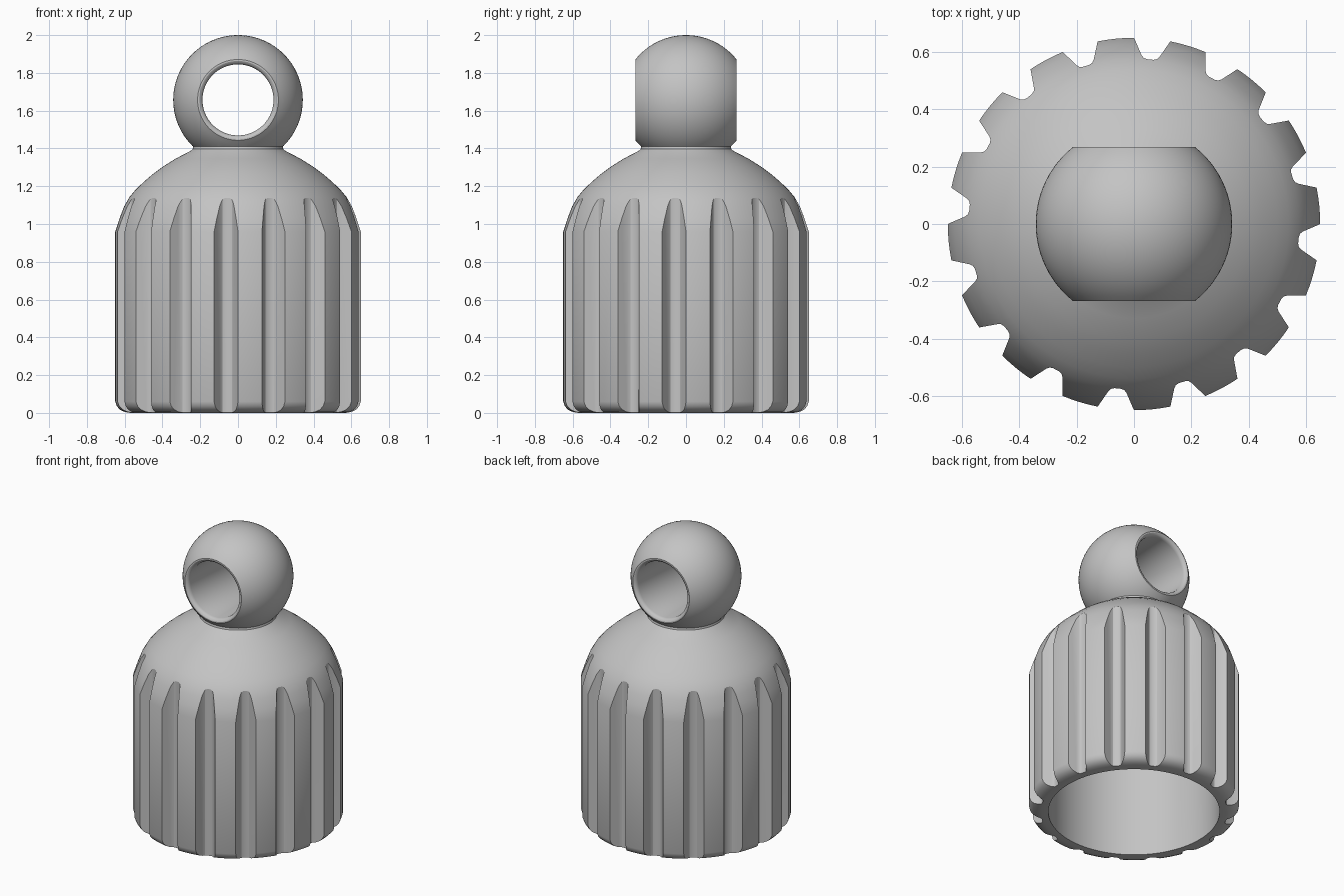
import bpy, bmesh, math
from mathutils import Matrix, Vector

if "Cube" in bpy.data.objects:
    bpy.data.objects.remove(bpy.data.objects["Cube"])

grey = bpy.data.materials.new("mid_grey")
grey.diffuse_color = (0.55, 0.55, 0.55, 1)
grey.use_nodes = True
grey.node_tree.nodes["Principled BSDF"].inputs["Base Color"].default_value = grey.diffuse_color


def make_object(name, bm):
    bmesh.ops.recalc_face_normals(bm, faces=bm.faces)
    mesh = bpy.data.meshes.new(name)
    bm.to_mesh(mesh)
    bm.free()
    obj = bpy.data.objects.new(name, mesh)
    bpy.context.collection.objects.link(obj)
    mesh.materials.append(grey)
    return obj


def lathe(name, profile, steps, closed=False):
    """Spin (radius, height) points around z."""
    bm = bmesh.new()
    verts = [bm.verts.new((r, 0, z)) for r, z in profile]
    edges = [bm.edges.new(p) for p in zip(verts, verts[1:])]
    if closed:
        edges.append(bm.edges.new((verts[-1], verts[0])))
    bmesh.ops.spin(bm, geom=verts + edges, cent=(0, 0, 0), axis=(0, 0, 1),
                   angle=math.tau, steps=steps, use_merge=True)
    bmesh.ops.remove_doubles(bm, verts=bm.verts, dist=1e-5)
    return make_object(name, bm)


def boolean(target, other, operation):
    mod = target.modifiers.new(operation.lower(), 'BOOLEAN')
    mod.object, mod.operation, mod.solver = other, operation, 'EXACT'
    bpy.context.view_layer.objects.active = target
    bpy.ops.object.modifier_apply(modifier=mod.name)
    bpy.data.objects.remove(other)


# Hollow domed body with a rounded foot and a short neck
outer = [(0.53, 0), (0.57, 0), (0.60, 0.005), (0.625, 0.017), (0.642, 0.036),
         (0.65, 0.06), (0.65, 0.96), (0.627, 1.03), (0.603, 1.093),
         (0.575, 1.142), (0.54, 1.184), (0.50, 1.222), (0.45, 1.265),
         (0.40, 1.302), (0.33, 1.346), (0.25, 1.388), (0.24, 1.397),
         (0.237, 1.41), (0.239, 1.425), (0, 1.43)]
inner = [(0.53 * math.sin(a), 0.95 + 0.32 * math.cos(a))
         for a in (math.pi / 2 * i / 10 for i in range(11))]
inner[0] = (0, 1.27)
body = lathe("ribbed_cap", inner + outer, 128)

# Sixteen tapered grooves around the side
bm = bmesh.new()
section = [(0.72, 0.104), (0.59, 0.032), (0.581, 0.024), (0.577, 0.012)]
section += [(r, -w) for r, w in reversed(section)]
for k in range(16):
    turn = Matrix.Rotation(math.radians(16.875 + 22.5 * k), 3, 'Z')
    low, high = ([bm.verts.new(turn @ Vector((r, w, z))) for r, w in section]
                 for z in (-0.1, 1.3))
    bm.faces.new(low)
    bm.faces.new(high)
    for i in range(len(section)):
        j = (i + 1) % len(section)
        bm.faces.new((low[i], low[j], high[j], high[i]))
grooves = make_object("groove_cutter", bm)
grooves.hide_render = True
boolean(body, grooves, 'DIFFERENCE')

# Ball with flattened ends and a round-edged hole through it along y
R, flat, hole = 0.343, 0.268, 0.188
limit = math.asin(flat / R)
arc = [(R * math.cos(a), R * math.sin(a))
       for a in (limit * (i / 12 - 1) for i in range(25))]
edge = [(0.206, flat), (0.197, 0.263), (0.191, 0.255), (hole, 0.243)]
ring = arc + edge + [(r, -y) for r, y in reversed(edge)]
ball = lathe("eyelet_ball", ring, 96, closed=True)
ball.data.transform(Matrix.Translation((0, 0, 1.657)) @
                    Matrix.Rotation(math.pi / 2, 4, 'X'))
boolean(body, ball, 'UNION')

# Smooth surfaces with crisp groove edges
bpy.ops.object.select_all(action='DESELECT')
body.select_set(True)
bpy.context.view_layer.objects.active = body
bpy.ops.object.shade_smooth_by_angle(angle=math.radians(28))
